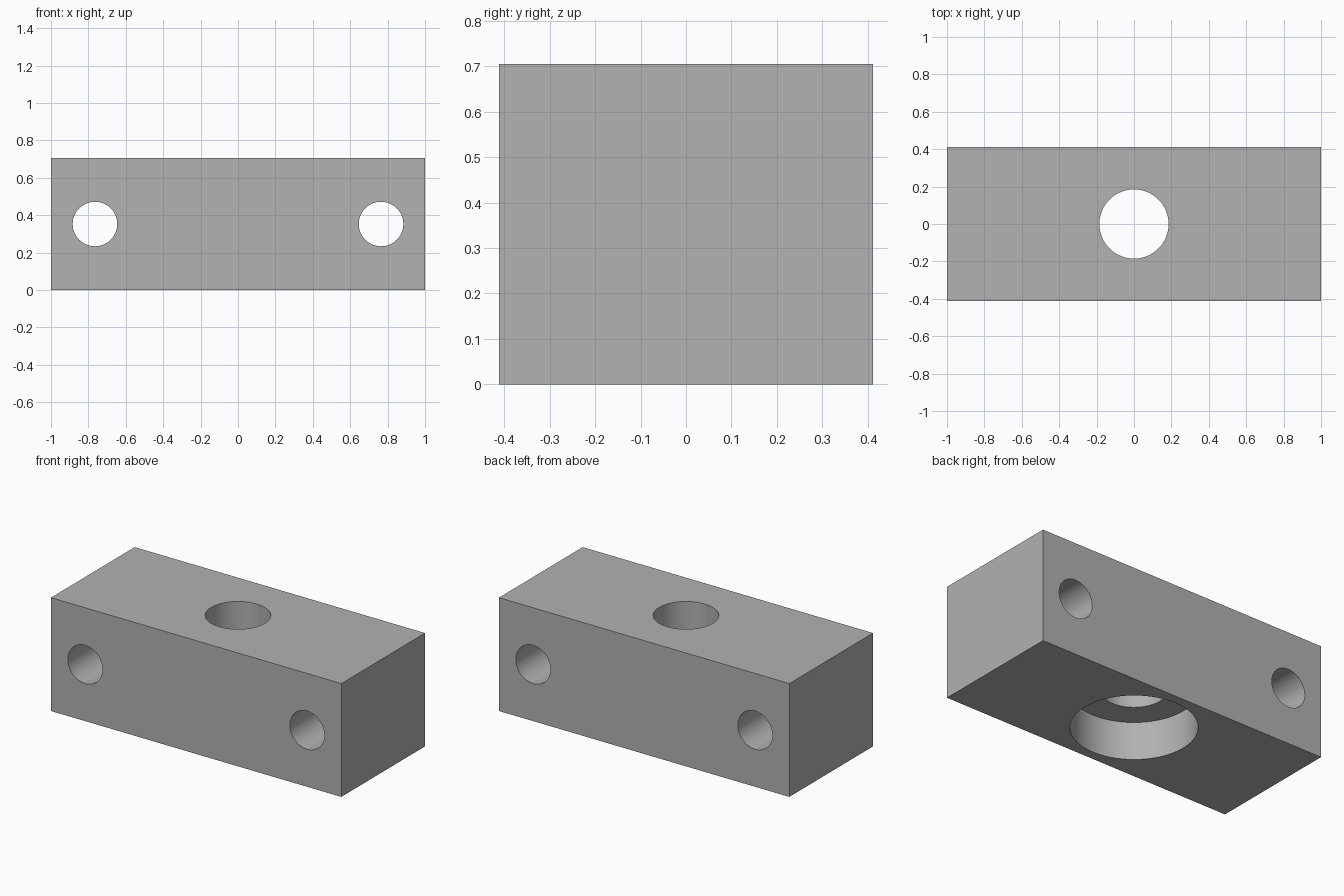
import bpy
import math

UNIT = 2 / 34                      # the block is 34 x 14 x 12 units
LENGTH, DEPTH, HEIGHT = 34 * UNIT, 14 * UNIT, 12 * UNIT

default_cube = bpy.data.objects.get("Cube")
if default_cube:
    bpy.data.objects.remove(default_cube, do_unlink=True)

grey = bpy.data.materials.new("plain grey")
grey.use_nodes = True
colour = (0.445, 0.445, 0.445, 1)
grey.diffuse_color = colour
grey.node_tree.nodes["Principled BSDF"].inputs["Base Color"].default_value = colour

# Solid block
bpy.ops.mesh.primitive_cube_add(size=1, location=(0, 0, HEIGHT / 2))
block = bpy.context.object
block.name = "mounting_block"
block.scale = (LENGTH, DEPTH, HEIGHT)
bpy.ops.object.transform_apply(location=True, rotation=False, scale=True)
block.data.materials.append(grey)


def drill(name, radius, length, location, tilt=0):
    """Cut a round hole through the block, then drop the cutter."""
    bpy.ops.mesh.primitive_cylinder_add(
        vertices=96, radius=radius, depth=length,
        location=location, rotation=(tilt, 0, 0))
    cutter = bpy.context.object
    cutter.name = name + "_cutter"
    cutter.hide_render = True
    cutter.data.materials.append(grey)
    cut = block.modifiers.new(name, "BOOLEAN")
    cut.operation = "DIFFERENCE"
    cut.solver = "EXACT"
    cut.object = cutter
    bpy.context.view_layer.objects.active = block
    bpy.ops.object.modifier_apply(modifier=name)
    bpy.data.objects.remove(cutter, do_unlink=True)


# Vertical centre hole with a wide counterbore from below
drill("centre_hole", 0.185, 2, (0, 0, HEIGHT / 2))
bore_depth = 4 * UNIT
drill("counterbore", 6 * UNIT, 2 * bore_depth, (0, 0, 0))

# Pair of bolt holes running front to back
for side, name in ((-1, "right_bolt_hole"), (1, "left_bolt_hole")):
    drill(name, 0.119, 2, (side * 13 * UNIT, 0, HEIGHT / 2), math.pi / 2)

# Smooth hole walls, sharp rims
bpy.ops.object.select_all(action="DESELECT")
block.select_set(True)
bpy.context.view_layer.objects.active = block
bpy.ops.object.shade_smooth_by_angle(angle=math.radians(30))
